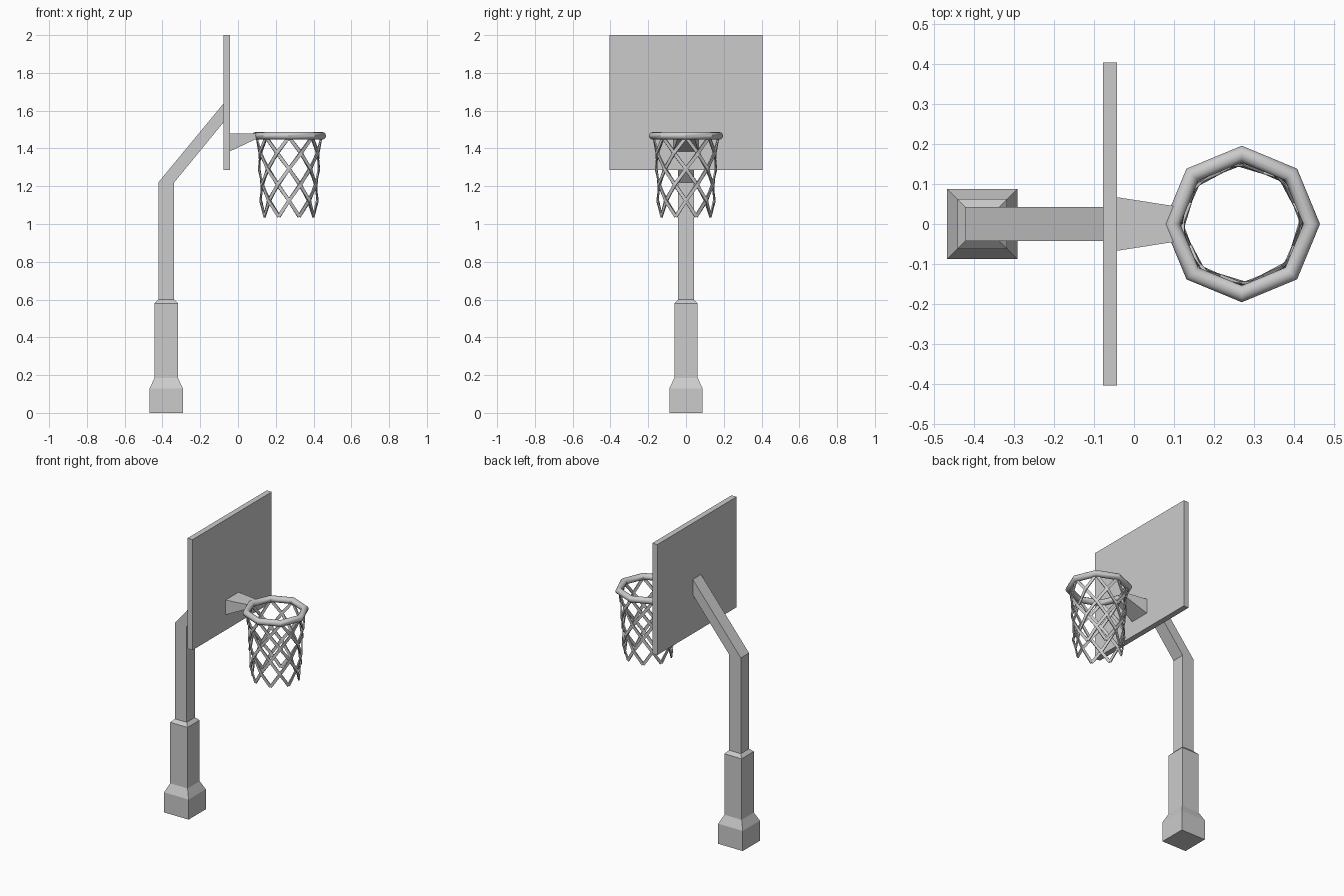
import bpy, bmesh
from math import sin, cos, pi
from mathutils import Vector

cube = bpy.data.objects.get("Cube")
if cube:
    bpy.data.objects.remove(cube, do_unlink=True)

grey = bpy.data.materials.new("plain_grey")
grey.use_nodes = True
colour = (0.6, 0.6, 0.6, 1)
grey.diffuse_color = colour
grey.node_tree.nodes["Principled BSDF"].inputs["Base Color"].default_value = colour


def add_object(name, bm, smooth=False):
    bmesh.ops.recalc_face_normals(bm, faces=bm.faces)
    mesh = bpy.data.meshes.new(name)
    bm.to_mesh(mesh)
    bm.free()
    mesh.materials.append(grey)
    for poly in mesh.polygons:
        poly.use_smooth = smooth
    obj = bpy.data.objects.new(name, mesh)
    bpy.context.collection.objects.link(obj)
    return obj


def loft(bm, rings, closed=False):
    """Join rings of points with quads, capping the ends unless closed."""
    loops = [[bm.verts.new(p) for p in ring] for ring in rings]
    n = len(loops[0])
    pairs = list(zip(loops, loops[1:]))
    if closed:
        pairs.append((loops[-1], loops[0]))
    else:
        bm.faces.new(loops[0])
        bm.faces.new(loops[-1])
    for a, b in pairs:
        for i in range(n):
            j = (i + 1) % n
            bm.faces.new((a[i], a[j], b[j], b[i]))


def square(x, z, half):
    return [(x + sx * half, sy * half, z)
            for sx, sy in ((-1, -1), (1, -1), (1, 1), (-1, 1))]


def upright(x, half_y, bottom, top):
    return [(x, -half_y, bottom), (x, half_y, bottom),
            (x, half_y, top), (x, -half_y, top)]


# Stepped, padded base
POST_X = -0.38
bm = bmesh.new()
loft(bm, [square(POST_X, z, h) for z, h in
          ((0, 0.088), (0.13, 0.088), (0.185, 0.062), (0.58, 0.062), (0.6, 0.042))])
add_object("post_base", bm)

# Bent post and arm reaching the board
bm = bmesh.new()
arm_end = [(-0.075, -0.042, 1.64), (-0.075, -0.042, 1.54),
           (-0.075, 0.042, 1.54), (-0.075, 0.042, 1.64)]
loft(bm, [square(POST_X, 0.59, 0.042), square(POST_X, 1.22, 0.042), arm_end])
add_object("post_and_arm", bm)

# Backboard
bm = bmesh.new()
loft(bm, [upright(x, 0.405, 1.285, 2.0) for x in (-0.078, -0.042)])
add_object("backboard", bm)

# Tapered rim bracket
bm = bmesh.new()
loft(bm, [upright(-0.042, 0.067, 1.385, 1.48), upright(0.1, 0.045, 1.452, 1.48)])
add_object("rim_bracket", bm)

# Eight-sided rim with a round tube
RIM_X, SIDES = 0.27, 8
bm = bmesh.new()
rings = []
for i in range(SIDES):
    a = 2 * pi * i / SIDES
    ring = []
    for k in range(12):
        t = 2 * pi * k / 12
        r = 0.175 + 0.021 * cos(t)
        ring.append((RIM_X + r * cos(a), r * sin(a), 1.467 + 0.02 * sin(t)))
    rings.append(ring)
loft(bm, rings, closed=True)
rim = add_object("rim", bm, smooth=True)
bpy.context.view_layer.objects.active = rim
rim.select_set(True)
bpy.ops.object.shade_smooth_by_angle(angle=0.6)
rim.select_set(False)

# Net of flat strands crossing in both directions
RADII = (0.172, 0.165, 0.158, 0.154, 0.15, 0.14)
TOP, BOTTOM = 1.46, 1.04
WIDTH, THICK = 0.009, 0.0035


def strand(bm, start, turn):
    steps = len(RADII) - 1
    points, outs = [], []
    for k, r in enumerate(RADII):
        a = start + turn * k * pi / SIDES
        out = Vector((cos(a), sin(a), 0))
        weave = 0.003 * turn * (-1) ** k if 0 < k < steps else 0
        points.append(Vector((RIM_X, 0, TOP + (BOTTOM - TOP) * k / steps))
                      + out * (r + weave))
        outs.append(out)
    rings = []
    for k, (p, out) in enumerate(zip(points, outs)):
        along = points[min(k + 1, steps)] - points[max(k - 1, 0)]
        side = along.cross(out).normalized() * WIDTH
        depth = out * THICK
        rings.append([p - side - depth, p + side - depth,
                      p + side + depth, p - side + depth])
    loft(bm, rings)


bm = bmesh.new()
for i in range(SIDES):
    for turn in (-1, 1):
        strand(bm, 2 * pi * i / SIDES, turn)
add_object("net", bm)
